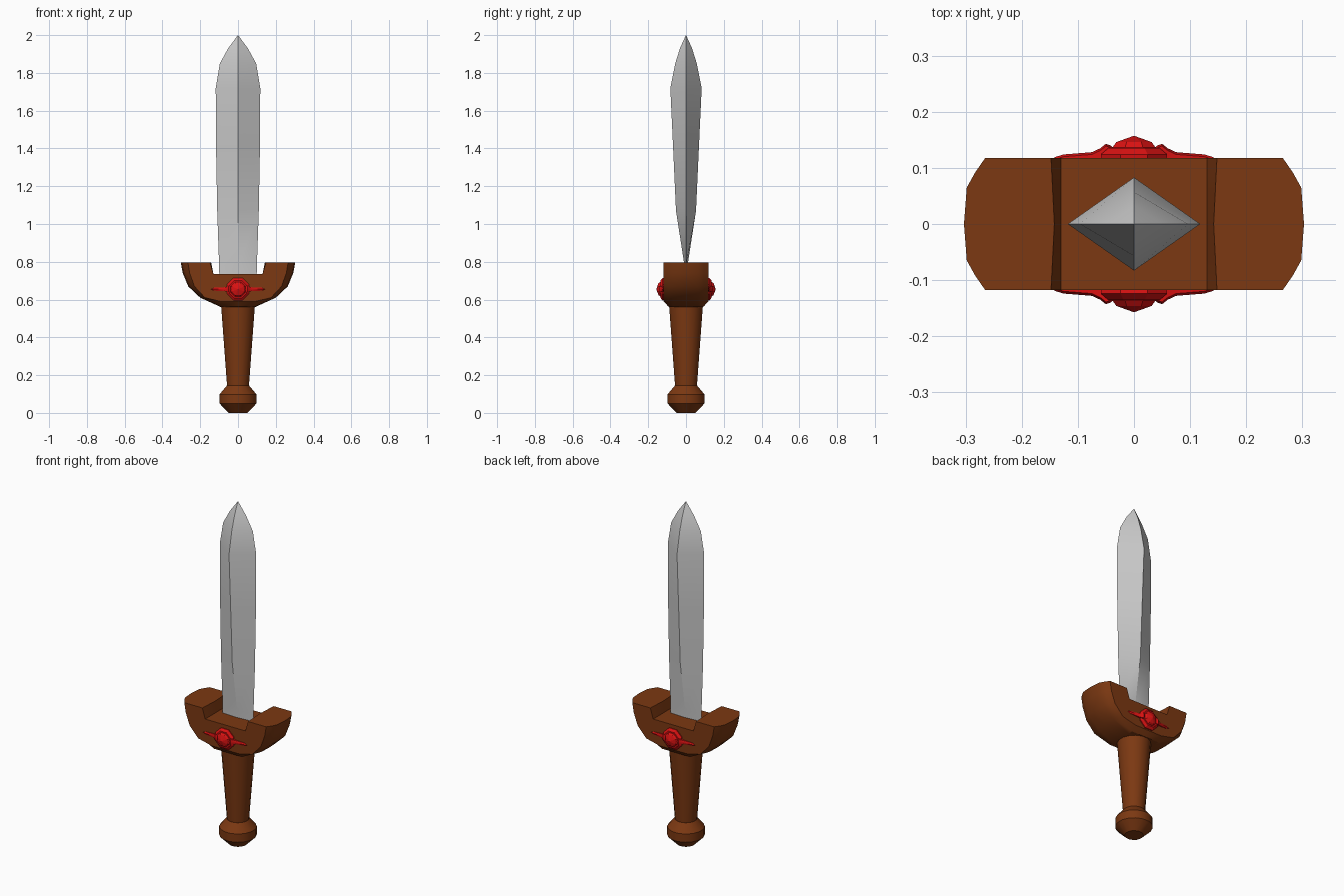
import bpy, bmesh, math
from mathutils import Vector

if "Cube" in bpy.data.objects:
    bpy.data.objects.remove(bpy.data.objects["Cube"])


def material(name, rgb):
    m = bpy.data.materials.new(name)
    m.diffuse_color = (*rgb, 1)
    m.use_nodes = True
    m.node_tree.nodes["Principled BSDF"].inputs["Base Color"].default_value = m.diffuse_color
    return m


brown = material("brown_wood", (0.2, 0.04, 0.006))
red = material("red_gem", (0.7, 0.006, 0.006))


def loft(name, rings, mat=None, angle=None):
    """Skin a list of equal-length closed rings and cap both ends."""
    bm = bmesh.new()
    vs = [[bm.verts.new(p) for p in r] for r in rings]
    n = len(rings[0])
    for a, b in zip(vs, vs[1:]):
        for i in range(n):
            j = (i + 1) % n
            bm.faces.new((a[i], a[j], b[j], b[i]))
    bm.faces.new(vs[0][::-1])
    bm.faces.new(vs[-1])
    bmesh.ops.remove_doubles(bm, verts=bm.verts, dist=1e-5)
    bmesh.ops.recalc_face_normals(bm, faces=bm.faces)
    me = bpy.data.meshes.new(name)
    bm.to_mesh(me)
    bm.free()
    ob = bpy.data.objects.new(name, me)
    bpy.context.collection.objects.link(ob)
    if mat:
        me.materials.append(mat)
    if angle:
        bpy.ops.object.select_all(action='DESELECT')
        ob.select_set(True)
        bpy.context.view_layer.objects.active = ob
        bpy.ops.object.shade_smooth_by_angle(angle=math.radians(angle))
    return ob


def circle(r, h, n, to_point):
    return [to_point(r * math.cos(2 * math.pi * (i + .5) / n),
                     r * math.sin(2 * math.pi * (i + .5) / n), h) for i in range(n)]


def upright(a, b, h):
    return (a, b, h)


# Blade: diamond section that thickens towards the point
blade = [(0.68, .098, .002), (0.78, .10, .008), (1.07, .11, .053), (1.4, .116, .068),
         (1.72, .118, .083), (1.85, .096, .057), (1.93, .052, .032), (2.0, .0005, .0005)]
loft("blade", [[(w, 0, z), (0, t, z), (-w, 0, z), (0, -t, z)] for z, w, t in blade],
     None, 28)

# Grip and pommel, turned
loft("grip", [circle(r, z, 16, upright) for z, r in [(.13, .058), (.58, .092)]], brown, 30)
loft("pommel", [circle(r, z, 16, upright) for z, r in
                [(0, .05), (.05, .1), (.098, .1), (.145, .06)]], brown, 30)

# Crossguard: front profile swept through y, ends rounded in plan, lower edges chamfered
def guard_ring(y, end, bottom):
    half = [(0, .735), (.13, .735), (.142 + .05 * abs(y), .795), (end, .795),
            (end * .965, .74), (end * .87, .67), (end * .66, .61), (.09, bottom), (0, bottom)]
    half = [(x, max(z, bottom)) for x, z in half]
    return [(x, y, z) for x, z in half] + [(-x, y, z) for x, z in half[-2:0:-1]]


guard = [(-.118, .265, .59), (-.092, .283, .562), (-.065, .298, .56), (0, .303, .56)]
guard += [(-y, e, b) for y, e, b in guard[-2::-1]]
loft("crossguard", [guard_ring(*g) for g in guard], brown, 25)

# Gem, its collar and pointed side prongs on both faces
for side, label in ((-1, "front"), (1, "back")):
    def facing(a, b, h):
        return (a, side * h, .655 + b)

    loft(label + "_gem_collar", [circle(r, h, 8, facing) for h, r in
         [(.11, .062), (.124, .064), (.135, .05), (.135, .03)]], red)
    loft(label + "_gem", [circle(r, h, 8, facing) for h, r in
         [(.125, .042), (.136, .042), (.146, .034), (.157, .001)]], red)
    for s, hand in ((-1, "left"), (1, "right")):
        prong = [(.03, .13, .012), (.042, .14, .016), (.05, .143, .016), (.06, .135, .013),
                 (.075, .128, .01), (.125, .124, .008), (.142, .119, .002)]
        loft(f"{label}_{hand}_prong", [[(s * x, side * .112, .655 - w), (s * x, side * (h - .004), .655 - w),
             (s * x, side * h, .655), (s * x, side * (h - .004), .655 + w),
             (s * x, side * .112, .655 + w)] for x, h, w in prong], red, 40)
